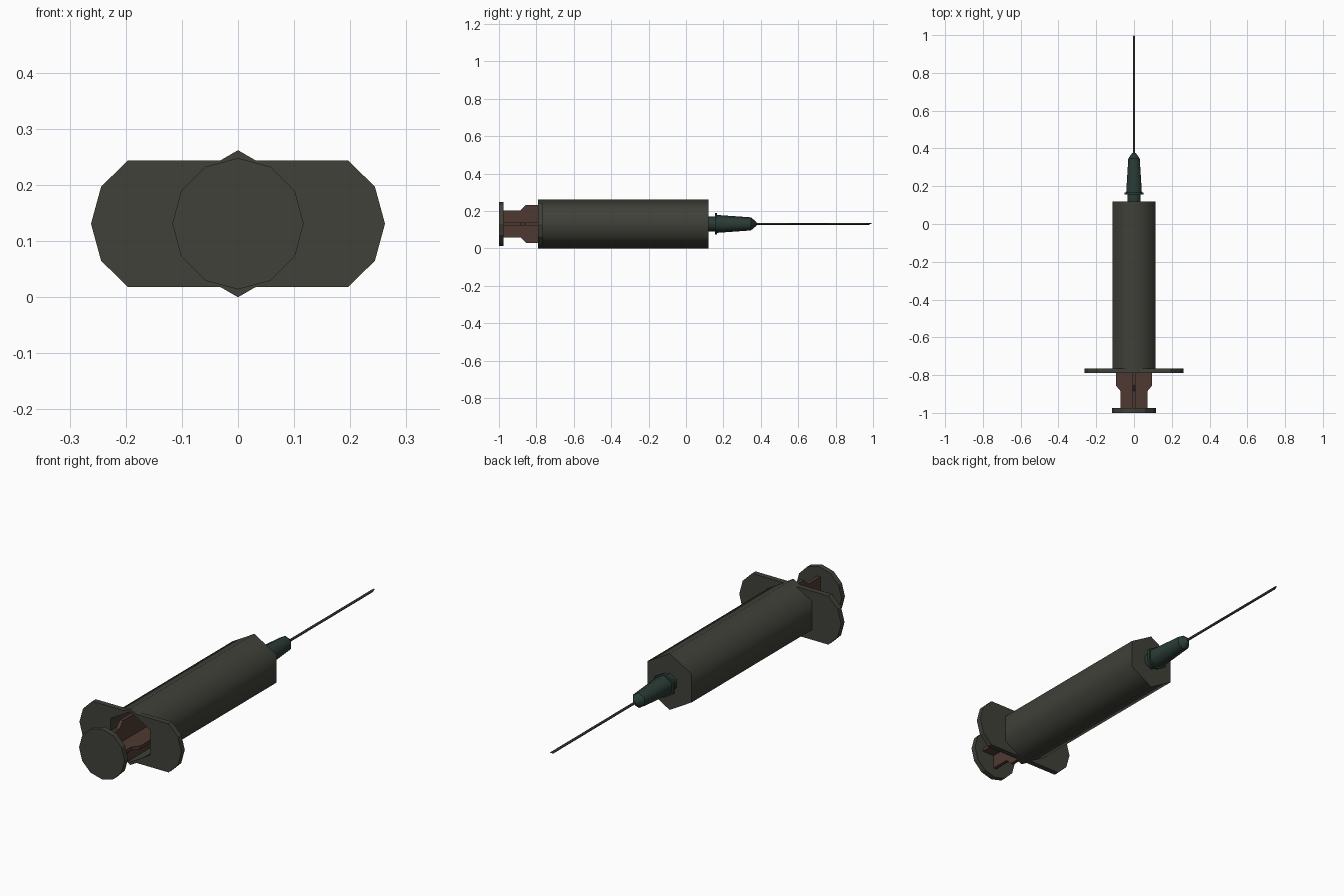
import bpy, bmesh, math

if "Cube" in bpy.data.objects:
    bpy.data.objects.remove(bpy.data.objects["Cube"])

AXIS = 0.131  # height of the syringe axis


def material(name, rgb):
    m = bpy.data.materials.new(name)
    m.diffuse_color = (*rgb, 1)
    m.use_nodes = True
    m.node_tree.nodes["Principled BSDF"].inputs["Base Color"].default_value = m.diffuse_color
    return m


GREY = material("dark_olive_grey", (0.052, 0.052, 0.042))
BROWN = material("dark_brown", (0.078, 0.042, 0.031))
GREEN = material("dark_green", (0.023, 0.044, 0.036))
STEEL = material("dark_steel", (0.032, 0.032, 0.032))


def finish(name, bm, mat, smooth=None):
    bmesh.ops.remove_doubles(bm, verts=bm.verts, dist=1e-5)
    bmesh.ops.recalc_face_normals(bm, faces=bm.faces)
    me = bpy.data.meshes.new(name)
    bm.to_mesh(me)
    bm.free()
    me.materials.append(mat)
    ob = bpy.data.objects.new(name, me)
    bpy.context.collection.objects.link(ob)
    if smooth:
        bpy.ops.object.select_all(action='DESELECT')
        ob.select_set(True)
        bpy.context.view_layer.objects.active = ob
        bpy.ops.object.shade_smooth_by_angle(angle=math.radians(smooth))
    return ob


def lathe(name, profile, sides, mat, smooth=None, slant=0):
    """Revolve (radius, y) points around the long axis, a corner at the top.
    slant shears the last ring that has a radius into a bevelled tip."""
    bm = bmesh.new()
    rings = []
    for i, (r, y) in enumerate(profile):
        ring = []
        for k in range(sides):
            a = math.pi / 2 + 2 * math.pi * k / sides
            dy = slant * (math.sin(a) - 1) / 2 if i == len(profile) - 1 else 0
            ring.append(bm.verts.new((r * math.cos(a), y + dy, AXIS + r * math.sin(a))))
        rings.append(ring)
    for a, b in zip(rings, rings[1:]):
        for k in range(sides):
            n = (k + 1) % sides
            bm.faces.new((a[k], a[n], b[n], b[k]))
    # cap the open ends
    for (r, y), ring in ((profile[0], rings[0]), (profile[-1], rings[-1])):
        if r > 0:
            bm.faces.new(ring)
    return finish(name, bm, mat, smooth)


def slab(name, points, place, mat, a, b):
    """Extrude a flat outline between depths a and b; place maps (u, v, depth) to xyz."""
    bm = bmesh.new()
    lo = [bm.verts.new(place(u, v, a)) for u, v in points]
    hi = [bm.verts.new(place(u, v, b)) for u, v in points]
    bm.faces.new(lo)
    bm.faces.new(hi)
    for k in range(len(points)):
        n = (k + 1) % len(points)
        bm.faces.new((lo[k], lo[n], hi[n], hi[k]))
    return finish(name, bm, mat)


# hollow six-sided barrel, open at the plunger end
lathe("barrel", [(0, 0.10), (0.117, 0.10), (0.117, -0.79), (0.131, -0.79),
                 (0.131, 0.12), (0, 0.12)], 6, GREY, smooth=65)

# finger grips on both sides of the barrel end
GRIP = [(0.021, 0.113), (0.196, 0.113), (0.244, 0.066), (0.262, 0), (0.244, -0.066),
        (0.196, -0.113), (0.021, -0.113), (0.108, -0.0625), (0.108, 0.0625)]
for side, s in (("left", -1), ("right", 1)):
    slab("finger_grip_" + side, GRIP, lambda u, v, d, s=s: (s * u, d, AXIS + v),
         GREY, -0.79, -0.765)

# thumb disc
lathe("thumb_disc", [(0.117, -1.0), (0.117, -0.975)], 12, GREY)


# crossed plunger ribs, stepping wider towards the barrel
def rib(narrow, wide):
    half = [(-0.98, narrow), (-0.885, narrow), (-0.855, wide), (0.045, wide)]
    return half + [(y, -w) for y, w in reversed(half)]


slab("plunger_rib_flat", rib(0.071, 0.096), lambda u, v, d: (v, u, AXIS + d),
     BROWN, -0.008, 0.008)
slab("plunger_rib_upright", rib(0.072, 0.102), lambda u, v, d: (d, u, AXIS + v),
     BROWN, -0.008, 0.008)
lathe("plunger_piston", [(0.115, 0.04), (0.115, 0.09)], 6, BROWN)

# needle hub: neck, collar, tapered body and tip
lathe("hub_neck", [(0.040, 0.115), (0.040, 0.158)], 6, GREEN, smooth=65)
lathe("hub_collar", [(0.057, 0.155), (0.057, 0.166)], 6, GREEN, smooth=65)
lathe("hub_body", [(0.048, 0.164), (0.035, 0.347)], 6, GREEN, smooth=65)
lathe("hub_tip", [(0.035, 0.347), (0.010, 0.377)], 6, GREEN, smooth=65)

# needle with a bevelled point
lathe("needle", [(0.006, 0.36), (0.006, 1.0)], 6, STEEL, smooth=65, slant=0.025)
